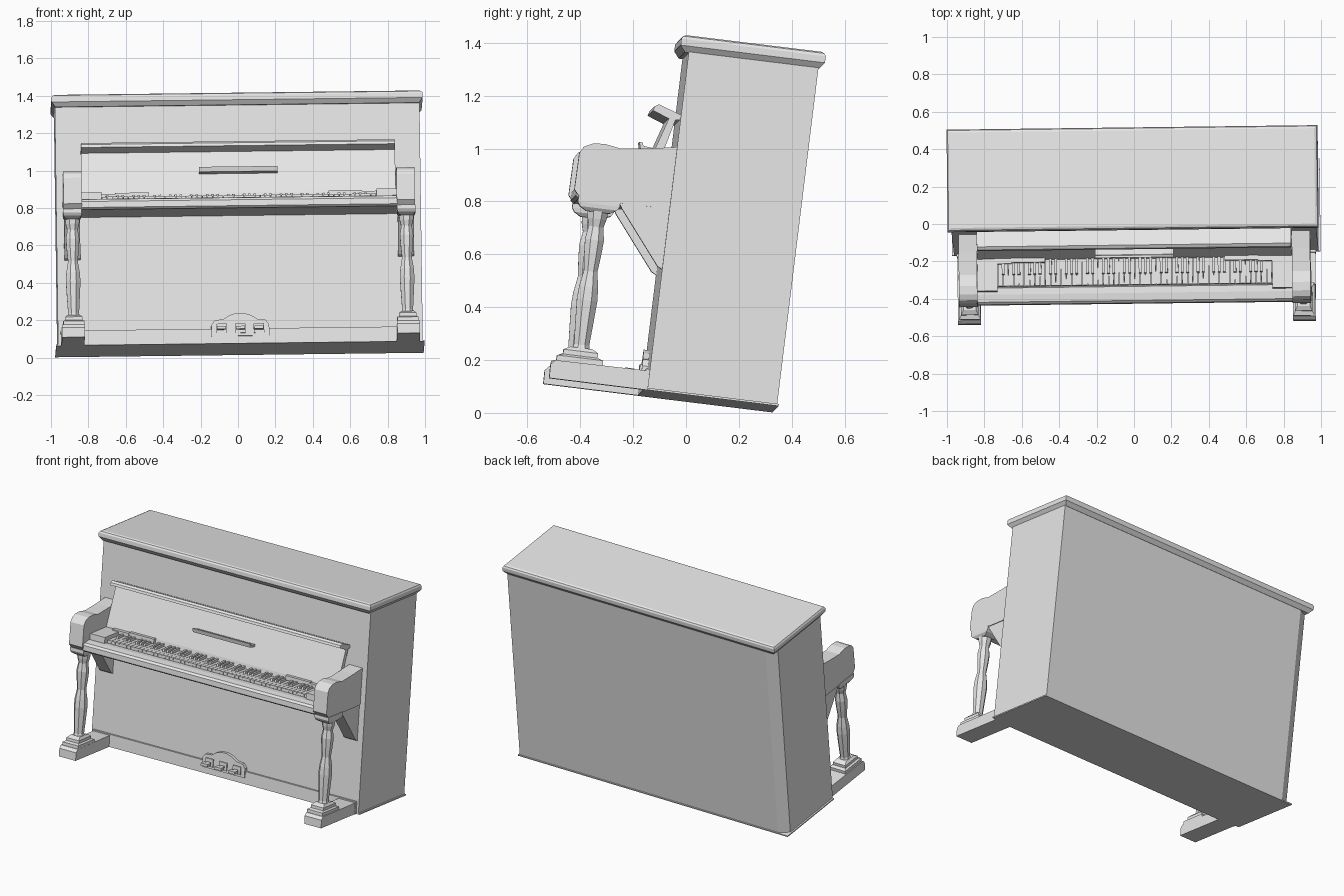
import bpy, bmesh
from math import radians, cos, sin, pi
from mathutils import Matrix

cube = bpy.data.objects.get("Cube")
if cube:
    bpy.data.objects.remove(cube, do_unlink=True)

grey = bpy.data.materials.new("plain_grey")
grey.use_nodes = True
grey.diffuse_color = (0.8, 0.8, 0.8, 1)
grey.node_tree.nodes["Principled BSDF"].inputs["Base Color"].default_value = (0.8, 0.8, 0.8, 1)

# The whole instrument leans back and is turned very slightly
POSE = (Matrix.Translation((0.012, 0, 0))
        @ Matrix.Rotation(radians(0.7), 4, 'Z')
        @ Matrix.Rotation(radians(-0.7), 4, 'Y')
        @ Matrix.Rotation(radians(-7), 4, 'X')
        @ Matrix.Translation((0, 0, 0.055)))


def finish(name, bm):
    bmesh.ops.recalc_face_normals(bm, faces=bm.faces)
    mesh = bpy.data.meshes.new(name)
    bm.to_mesh(mesh)
    bm.free()
    mesh.materials.append(grey)
    obj = bpy.data.objects.new(name, mesh)
    bpy.context.collection.objects.link(obj)
    obj.matrix_world = POSE
    return obj


def bridge(bm, rings):
    """Skin a list of equal vertex rings and cap both ends."""
    n = len(rings[0])
    for a, b in zip(rings, rings[1:]):
        for i in range(n):
            j = (i + 1) % n
            bm.faces.new((a[i], a[j], b[j], b[i]))
    bm.faces.new(rings[0])
    bm.faces.new(rings[-1])


def stack(bm, x, y, levels, sides=4):
    """Upright stack of polygons; levels are (z, half width, half depth)."""
    rings = []
    for z, hx, hy in levels:
        ring = []
        for i in range(sides):
            a = (2 * i + 1) * pi / sides
            k = 1 / cos(pi / sides)
            ring.append(bm.verts.new((x + hx * k * cos(a), y + hy * k * sin(a), z)))
        rings.append(ring)
    bridge(bm, rings)


def block(bm, x0, x1, y0, y1, z0, z1):
    hx, hy = (x1 - x0) / 2, (y1 - y0) / 2
    stack(bm, x0 + hx, y0 + hy, [(z0, hx, hy), (z1, hx, hy)])


def prism_x(bm, x0, x1, profile):
    """Extrude a (y, z) profile from x0 to x1."""
    bridge(bm, [[bm.verts.new((x, y, z)) for y, z in profile] for x in (x0, x1)])


def box(name, *dims):
    bm = bmesh.new()
    block(bm, *dims)
    return finish(name, bm)


def extrusion(name, x0, x1, profile):
    bm = bmesh.new()
    prism_x(bm, x0, x1, profile)
    return finish(name, bm)


W, FRONT, BACK, TOP = 0.975, -0.166, 0.328, 1.29

# Case, with one chamfered back corner
bm = bmesh.new()
plan = [(-W, FRONT), (W, FRONT), (W, BACK), (-0.91, BACK), (-W, 0.29)]
bridge(bm, [[bm.verts.new((x, y, z)) for x, y in plan] for z in (0, TOP)])
finish("case", bm)
box("base_plate", -0.985, 0.985, FRONT, BACK + 0.006, 0, 0.008)
box("toe_board", -0.96, 0.96, -0.18, FRONT, 0, 0.08)

# Lid with moulded edge
bm = bmesh.new()
stack(bm, 0, 0.075, [(z, 0.992 - d, 0.275 - d) for z, d in
      ((1.285, 0.02), (1.3, 0.008), (1.31, 0), (1.335, 0), (1.345, 0.006), (1.35, 0.018))])
finish("lid", bm)

# Arms, brackets and legs on both sides
arm_profile = [(FRONT, 0.926), (-0.26, 0.91), (-0.38, 0.895), (-0.44, 0.905), (-0.485, 0.9),
               (-0.515, 0.885), (-0.53, 0.86), (-0.532, 0.72), (-0.505, 0.69), (FRONT, 0.69)]
column = [(0.115, 0.036), (0.14, 0.029), (0.22, 0.034), (0.31, 0.039), (0.36, 0.036), (0.42, 0.026),
          (0.48, 0.032), (0.54, 0.036), (0.59, 0.028), (0.62, 0.036), (0.655, 0.04)]
LEG_Y = -0.433
for side, s in (("left", 1), ("right", -1)):
    extrusion(side + "_arm", s * 0.842, s * 0.94, arm_profile)
    extrusion(side + "_bracket", s * 0.85, s * 0.935,
              [(FRONT, 0.695), (-0.36, 0.695), (-0.345, 0.67), (-0.185, 0.47), (FRONT, 0.46)])
    extrusion(side + "_foot", s * 0.835, s * 0.957,
              [(FRONT, 0), (-0.54, 0), (-0.541, 0.052), (-0.525, 0.07), (FRONT, 0.073)])
    bm = bmesh.new()
    x = s * 0.893
    stack(bm, x, LEG_Y, [(z, r, r) for z, r in column], 8)
    # stepped base and cap
    stack(bm, x, LEG_Y, [(0.065, 0.057, 0.088), (0.09, 0.057, 0.088), (0.097, 0.046, 0.066),
                         (0.115, 0.046, 0.066), (0.128, 0.034, 0.042)])
    stack(bm, x, LEG_Y, [(0.645, 0.036, 0.045), (0.66, 0.048, 0.07), (0.675, 0.05, 0.08),
                         (0.695, 0.05, 0.08)])
    finish(side + "_leg", bm)
    # end block beside the keys and hinge strips behind them
    box(side + "_key_block", *sorted((s * 0.735, s * 0.842)), -0.455, -0.275, 0.7, 0.79)
    box(side + "_hinge_strip", *sorted((s * 0.48, s * 0.66)), -0.305, -0.28, 0.775, 0.803)
    box(side + "_hinge_plate", *sorted((s * 0.66, s * 0.78)), -0.31, -0.28, 0.775, 0.797)

# Key bed with rounded front rail
extrusion("key_bed", -0.845, 0.845,
          [(FRONT, 0.69), (-0.51, 0.69), (-0.522, 0.7), (-0.522, 0.732), (-0.51, 0.745),
           (-0.47, 0.752), (-0.435, 0.752), (-0.43, 0.74), (FRONT, 0.74)])

# Keys
WHITE = 52
pitch = 1.465 / WHITE
white, black = bmesh.new(), bmesh.new()
for i in range(WHITE):
    x = -0.7325 + i * pitch
    block(white, x + 0.001, x + pitch - 0.001, -0.427, -0.27, 0.735, 0.768)
    # sharps sit after A, C, D, F and G
    if i % 7 in (0, 2, 3, 5, 6) and i < WHITE - 1:
        c = x + pitch
        prism_x(black, c - 0.007, c + 0.007,
                [(-0.27, 0.76), (-0.37, 0.76), (-0.364, 0.783), (-0.27, 0.785)])
finish("white_keys", white)
finish("black_keys", black)

# Sloping fall board with lip and music ledge
extrusion("fall_board", -0.84, 0.84,
          [(-0.288, 0.76), (-0.282, 0.8), (-0.205, 1.042), (-0.18, 1.042), (-0.25, 0.76)])
extrusion("fall_board_lip", -0.84, 0.84,
          [(FRONT, 1.03), (-0.2, 1.027), (-0.272, 1.054), (-0.268, 1.07), (-0.252, 1.08), (FRONT, 1.05)])
extrusion("music_ledge", -0.21, 0.21,
          [(-0.235, 0.905), (-0.295, 0.912), (-0.302, 0.938), (-0.29, 0.938), (-0.285, 0.925), (-0.235, 0.92)])

# Arched pedal plate
bm = bmesh.new()
half = [(0.155, 0.04), (0.155, 0.1), (0.135, 0.125), (0.09, 0.13), (0.06, 0.15), (0.02, 0.163)]
outline = half + [(-x, z) for x, z in reversed(half)]
bridge(bm, [[bm.verts.new((x, y, z)) for x, z in outline] for y in (-0.188, FRONT)])
finish("pedal_plate", bm)

# Three pedals
bm = bmesh.new()
for x in (-0.1, 0, 0.1):
    block(bm, x - 0.028, x + 0.028, -0.196, -0.18, 0.055, 0.105)
    block(bm, x - 0.013, x + 0.013, -0.225, -0.18, 0.072, 0.084)
    block(bm, x - 0.024, x + 0.024, -0.25, -0.215, 0.07, 0.086)
finish("pedals", bm)
